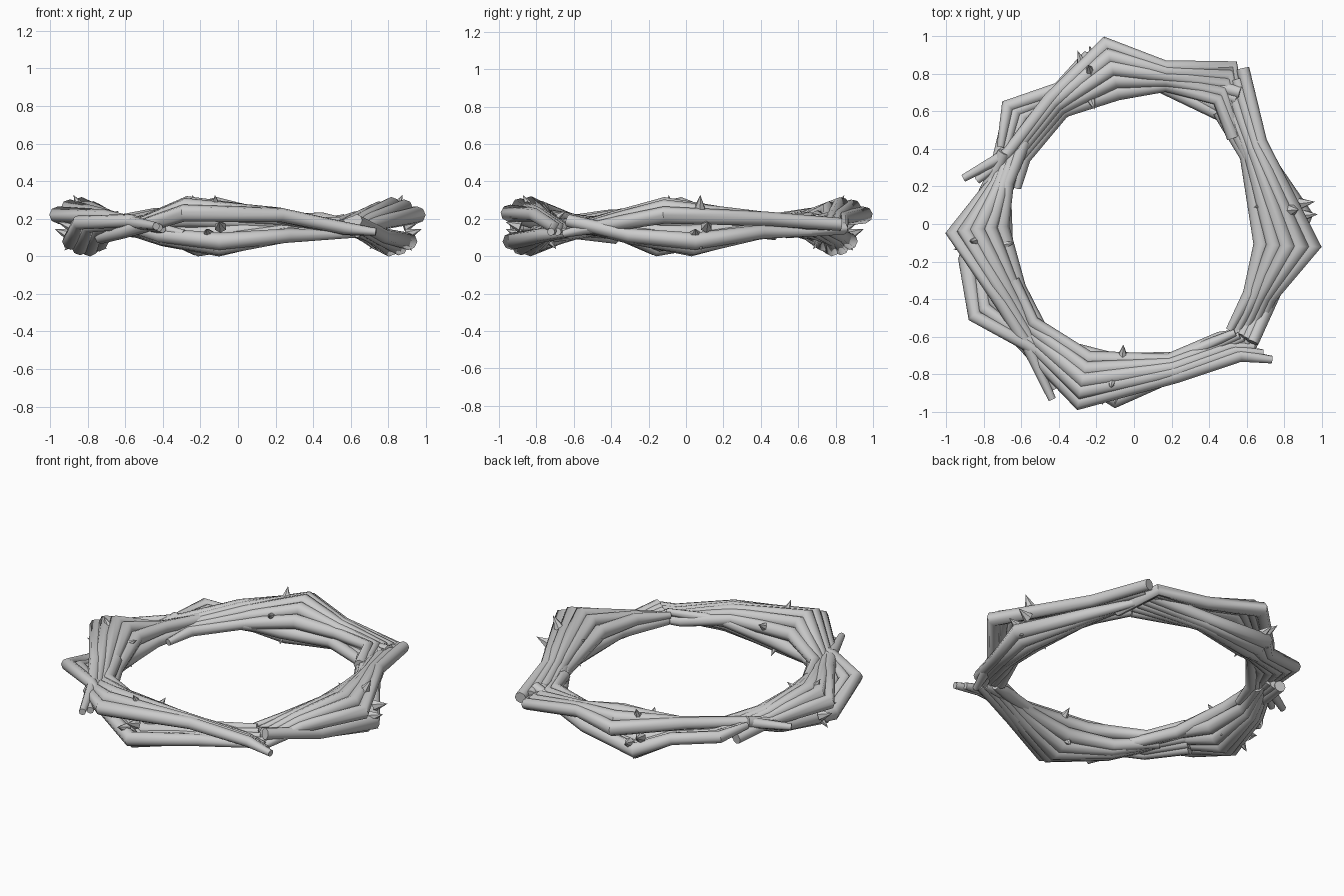
import bpy, math
from mathutils import Vector

def strand(name, pts, radii, bevel):
    cu = bpy.data.curves.new(name, 'CURVE')
    cu.dimensions = '3D'
    cu.bevel_depth = bevel
    cu.bevel_resolution = 2
    cu.use_fill_caps = True
    sp = cu.splines.new('POLY')
    sp.points.add(len(pts) - 1)
    for p, co, r in zip(sp.points, pts, radii):
        p.co = (*co, 1)
        p.radius = r
    ob = bpy.data.objects.new(name, cu)
    bpy.context.collection.objects.link(ob)
    bpy.ops.object.select_all(action='DESELECT')
    ob.select_set(True)
    bpy.context.view_layer.objects.active = ob
    bpy.ops.object.convert(target='MESH')
    bpy.ops.object.shade_smooth_by_angle(angle=math.radians(50))

def bundle(name, stations, arch, n=5, bevel=0.046):
    # stations: angle, inner radius, outer radius, inner z, outer z, arch amount
    for k in range(n):
        t = k / (n - 1)
        pts, radii = [], []
        for deg, r0, r1, z0, z1, a in stations:
            ang = math.radians(deg + (t - .5) * 2)
            r = r0 + (r1 - r0) * t
            z = z0 + (z1 - z0) * t + arch * a * math.sin(math.pi * t)
            pts.append((r * math.cos(ang), r * math.sin(ang), z))
            radii.append(.75 + .25 * a)          # thick at the bend, thin where it weaves
        radii[-1] = .45
        strand(f"{name}_{k + 1}", pts, radii, bevel)

# upper vines: one bundle per side, fanned at its middle
bundle("upper_vine_right", [(54, .75, 1.01, .16, .17, 0), (32, .70, .80, .15, .20, .3),
       (-8, .69, .96, .20, .22, 1), (-30, .72, .82, .20, .17, .3), (-47, .76, .91, .18, .12, 0)], .06)
bundle("upper_vine_back", [(42, .70, .78, .18, .13, 0), (57, .80, .99, .20, .15, 0),
       (78, .76, .85, .18, .20, .3), (98, .71, .965, .20, .22, 1), (123, .71, .80, .15, .22, .3),
       (150, .68, .77, .14, .18, 0), (164, .65, .94, .12, .16, 0)], .06)
bundle("upper_vine_left", [(144, .73, .84, .18, .12, 0), (163, .71, .78, .19, .15, .2),
       (182, .71, .96, .20, .22, 1), (210, .70, .82, .15, .21, .3), (228, .74, .86, .14, .18, 0),
       (244, .80, 1.03, .13, .16, 0)], .06)
bundle("upper_vine_front", [(206, .71, .82, .19, .10, 0), (225, .75, .87, .18, .13, 0),
       (252, .76, .99, .20, .23, 1), (285, .75, .84, .18, .22, .3), (308, .76, .90, .14, .15, 0),
       (314.5, .80, 1.03, .13, .13, 0)], .06)

# lower vines weave underneath
bundle("lower_vine_right", [(-46, .77, .89, .15, .19, 0), (-22, .72, .83, .14, .11, .4),
       (2, .70, .91, .12, .08, 1), (30, .71, .78, .16, .13, .3), (52, .76, .89, .19, .13, 0)], -.055)
bundle("lower_vine_back", [(50, .75, .90, .14, .19, 0), (80, .75, .83, .12, .11, .4),
       (105, .71, .91, .12, .08, 1), (118, .71, .82, .14, .13, .4),
       (136, .73, .92, .16, .18, .3), (149, .70, .82, .15, .18, 0)], -.055)
bundle("lower_vine_left", [(150, .71, .79, .14, .19, 0), (168, .71, .81, .12, .11, .4),
       (191, .70, .91, .12, .08, 1), (209, .72, .98, .16, .18, .3), (227, .77, .86, .15, .19, 0),
       (250, .77, .88, .12, .12, 0)], -.055)
bundle("lower_vine_front", [(220, .77, .85, .14, .18, 0), (240, .76, .85, .12, .11, .4),
       (263, .74, .94, .12, .08, 1), (288, .75, .82, .16, .11, .3), (314, .79, .89, .19, .12, 0)], -.055)

# thorns: angle, radius, z, outward lean, upward lean (same set on each side)
THORNS = [(3, .94, .13, 1, .4), (5, .90, .06, .8, -.8), (5, .86, .29, .5, .9),
          (8, .68, .22, -1, .6), (4, .73, .07, -.7, -.8), (7, .93, .17, .9, .3)]
SIDES = [("right", 0), ("back", 101), ("left", 181), ("front", 257)]
for side, base in SIDES:
    for i, (da, r, z, out, up) in enumerate(THORNS):
        a = math.radians(base + da)
        d = Vector((out * math.cos(a), out * math.sin(a), up)).normalized()
        loc = Vector((r * math.cos(a), r * math.sin(a), z))
        bpy.ops.mesh.primitive_cone_add(vertices=6, radius1=.033, radius2=0, depth=.085,
            location=loc, rotation=d.to_track_quat('Z', 'Y').to_euler())
        bpy.context.object.name = f"thorn_{side}_{i + 1}"
